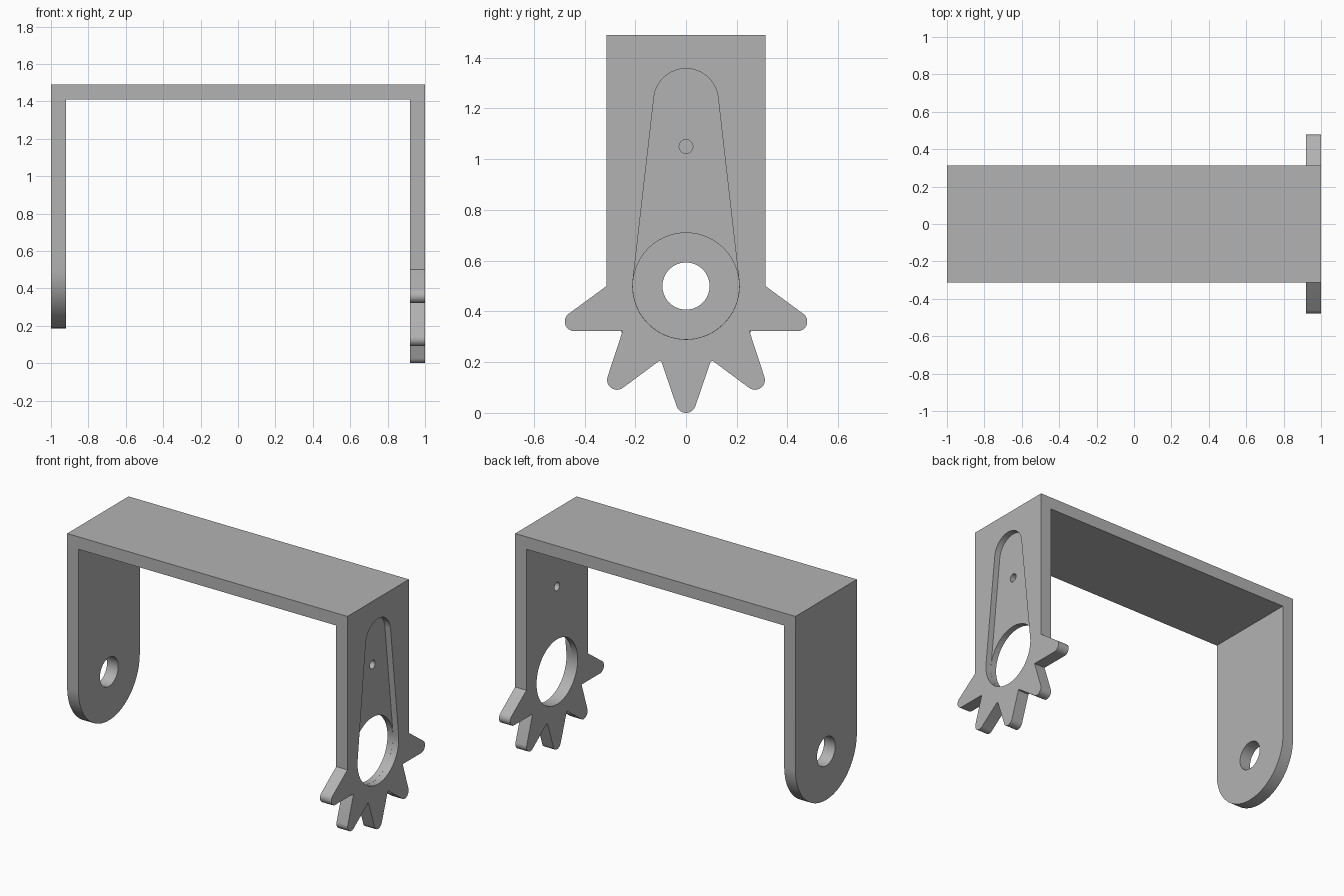
import bpy
import bmesh
from math import cos, sin, radians, asin, degrees

if "Cube" in bpy.data.objects:
    bpy.data.objects.remove(bpy.data.objects["Cube"], do_unlink=True)

# Main dimensions
HALF, THICK, WIDTH = 1.0, 0.08, 0.313
TOP, PIVOT = 1.49, 0.5

grey = bpy.data.materials.new("plain_grey")
grey.use_nodes = True
grey.diffuse_color = (0.45, 0.45, 0.45, 1)
grey.node_tree.nodes["Principled BSDF"].inputs["Base Color"].default_value = (0.45, 0.45, 0.45, 1)


def arc(cy, cz, r, start, end, steps=12):
    """Points of an arc in the y-z plane, angles in degrees."""
    angles = [radians(start + (end - start) * i / steps) for i in range(steps + 1)]
    return [(cy + r * cos(a), cz + r * sin(a)) for a in angles]


def circle(cz, r, steps=64):
    return arc(0, cz, r, 0, 360, steps)[:-1]


def plate(name, outline, x0, x1):
    """Extrude a y-z outline from x0 to x1."""
    bm = bmesh.new()
    face = bm.faces.new([bm.verts.new((x0, y, z)) for y, z in outline])
    new = bmesh.ops.extrude_face_region(bm, geom=[face])["geom"]
    bmesh.ops.translate(bm, vec=(x1 - x0, 0, 0),
                        verts=[v for v in new if isinstance(v, bmesh.types.BMVert)])
    bmesh.ops.recalc_face_normals(bm, faces=bm.faces)
    mesh = bpy.data.meshes.new(name)
    bm.to_mesh(mesh)
    bm.free()
    mesh.materials.append(grey)
    obj = bpy.data.objects.new(name, mesh)
    bpy.context.collection.objects.link(obj)
    return obj


def combine(obj, other, operation):
    """Apply a boolean and discard the second object."""
    mod = obj.modifiers.new(operation.lower(), "BOOLEAN")
    mod.operation, mod.solver, mod.object = operation, "EXACT", other
    bpy.context.view_layer.objects.active = obj
    bpy.ops.object.modifier_apply(modifier=mod.name)
    bpy.data.objects.remove(other, do_unlink=True)


# Bridge across the top
bridge = plate("bracket", [(-WIDTH, TOP - THICK), (WIDTH, TOP - THICK),
                           (WIDTH, TOP), (-WIDTH, TOP)], -HALF, HALF)

# Plain arm with a rounded end and a pivot hole
plain_arm = plate("plain_arm", [(WIDTH, TOP), (-WIDTH, TOP)]
                  + arc(0, PIVOT, WIDTH, 180, 360, 48), -HALF, -HALF + THICK)
combine(plain_arm, plate("pivot_cutter", circle(PIVOT, 0.093), -1.1, -0.8), "DIFFERENCE")

# Toothed arm: one half of the outline, mirrored across y
half = [(WIDTH, TOP), (WIDTH, PIVOT)]
half += arc(0.44, 0.36, 0.038, 54, -90)
half += [(0.25, 0.322)]
half += arc(0.272, 0.13, 0.039, 18, -126)
half += [(0.108, 0.203), (0.102, 0.205), (0.097, 0.202)]
half += arc(0, 0.039, 0.039, -18, -90, 8)
outline = half + [(-y, z) for y, z in reversed(half[:-1])]
toothed_arm = plate("toothed_arm", outline, HALF - THICK, HALF)

# Tapered pocket in the outer face, with the large hole and the small pin hole
R_LOW, R_TOP, Z_TOP = 0.21, 0.127, 1.23
tilt = degrees(asin((R_LOW - R_TOP) / (Z_TOP - PIVOT)))
pocket = arc(0, Z_TOP, R_TOP, tilt, 180 - tilt, 32)
pocket += arc(0, PIVOT, R_LOW, 180 - tilt, 360 + tilt, 48)
combine(toothed_arm, plate("pocket_cutter", pocket, HALF - THICK / 2, 1.1), "DIFFERENCE")
combine(toothed_arm, plate("ring_cutter", circle(PIVOT, R_LOW - 0.0005), 0.8, 1.1), "DIFFERENCE")
combine(toothed_arm, plate("pin_cutter", circle(1.05, 0.027, 32), 0.8, 1.1), "DIFFERENCE")

# Join everything into a single bracket
for arm in (plain_arm, toothed_arm):
    combine(bridge, arm, "UNION")

bpy.ops.object.select_all(action="DESELECT")
bridge.select_set(True)
bpy.context.view_layer.objects.active = bridge
bpy.ops.object.shade_smooth_by_angle(angle=radians(25))
